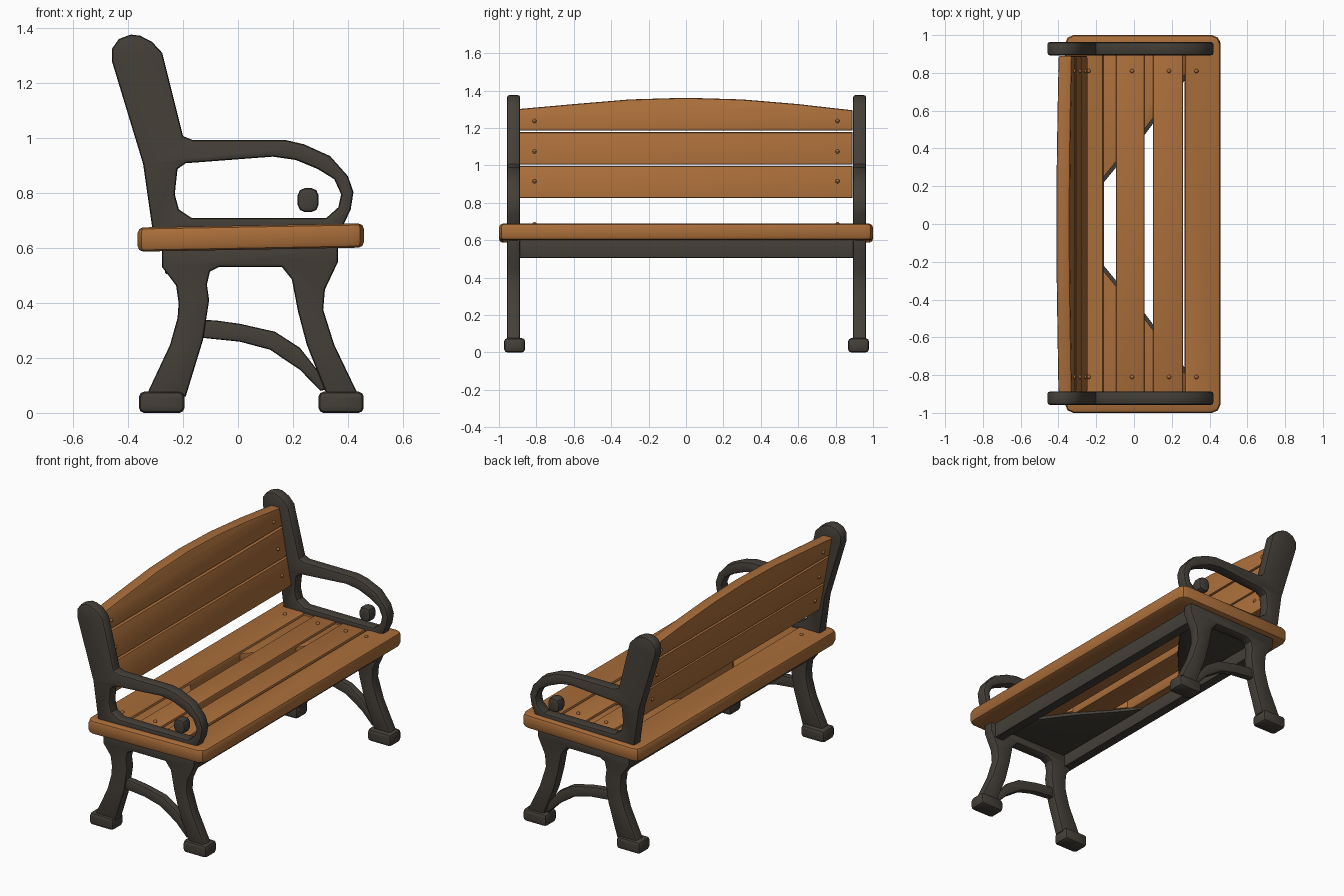
import bpy
import bmesh
from math import pi
from mathutils import Matrix

if "Cube" in bpy.data.objects:
    bpy.data.objects.remove(bpy.data.objects["Cube"], do_unlink=True)


def material(name, rgb):
    mat = bpy.data.materials.new(name)
    mat.use_nodes = True
    mat.diffuse_color = (*rgb, 1)
    mat.node_tree.nodes["Principled BSDF"].inputs["Base Color"].default_value = (*rgb, 1)
    return mat


WOOD = material("warm wood", (0.40, 0.155, 0.042))
IRON = material("dark iron", (0.058, 0.049, 0.039))

# Orientation of flat outlines: side (x, z), back (y, z), plan (x, y)
SIDE = Matrix.Rotation(pi / 2, 4, "X")
BACK = Matrix.Rotation(pi / 2, 4, "Z") @ SIDE
PLAN = Matrix.Identity(4)

# Lean of the backrest and slight slope of the seat
LEAN = Matrix.Identity(4)
LEAN[0][2] = -0.18
SLOPE = Matrix.Identity(4)
SLOPE[2][0] = 0.018


def add_mesh(name, mesh, mat):
    mesh.materials.clear()
    mesh.materials.append(mat)
    obj = bpy.data.objects.new(name, mesh)
    bpy.context.collection.objects.link(obj)
    bpy.ops.object.select_all(action="DESELECT")
    obj.select_set(True)
    bpy.context.view_layer.objects.active = obj
    bpy.ops.object.shade_smooth_by_angle(angle=0.6)
    return obj


def slab(name, outlines, thick, mat, matrix, bevel=0.012):
    """Rounded slab from an outline, with any further outlines as holes."""
    curve = bpy.data.curves.new(name, "CURVE")
    curve.dimensions = "2D"
    curve.fill_mode = "BOTH"
    curve.extrude = thick / 2 - bevel
    curve.bevel_depth = bevel
    curve.bevel_resolution = 1
    curve.offset = -bevel
    for pts in outlines:
        spline = curve.splines.new("POLY")
        spline.points.add(len(pts) - 1)
        for p, (a, b) in zip(spline.points, pts):
            p.co = (a, b, 0, 1)
        spline.use_cyclic_u = True
    temp = bpy.data.objects.new("temp", curve)
    bpy.context.collection.objects.link(temp)
    bpy.context.view_layer.update()
    graph = bpy.context.evaluated_depsgraph_get()
    mesh = bpy.data.meshes.new_from_object(temp.evaluated_get(graph))
    bpy.data.objects.remove(temp)
    bpy.data.curves.remove(curve)
    mesh.name = name
    mesh.transform(matrix)
    bm = bmesh.new()
    bm.from_mesh(mesh)
    bmesh.ops.remove_doubles(bm, verts=bm.verts, dist=0.0001)
    bmesh.ops.recalc_face_normals(bm, faces=bm.faces)
    bm.to_mesh(mesh)
    bm.free()
    return add_mesh(name, mesh, mat)


def rect(x0, x1, y0, y1, cut=0.0):
    if not cut:
        return [(x0, y0), (x1, y0), (x1, y1), (x0, y1)]
    c, s = cut, cut * 0.3
    return [(x0 + c, y0), (x1 - c, y0), (x1 - s, y0 + s), (x1, y0 + c),
            (x1, y1 - c), (x1 - s, y1 - s), (x1 - c, y1), (x0 + c, y1),
            (x0 + s, y1 - s), (x0, y1 - c), (x0, y0 + c), (x0 + s, y0 + s)]


def move(x=0, y=0, z=0):
    return Matrix.Translation((x, y, z))


# Back post and armrest loop
ARM = [(-.31, .66), (-.345, .905), (-.458, 1.277), (-.458, 1.325), (-.433, 1.36),
       (-.39, 1.376), (-.356, 1.372), (-.313, 1.35), (-.276, 1.31), (-.2, 1.007),
       (-.167, .993), (.17, .993), (.24, .977), (.335, .934), (.4, .861),
       (.42, .803), (.41, .74), (.372, .66)]
ARM_HOLE = [(-.22, .887), (-.19, .908), (.127, .932), (.21, .92), (.29, .887),
            (.35, .85), (.375, .795), (.365, .748), (.32, .708), (-.167, .708),
            (-.215, .74), (-.23, .795)]
# Curved legs joined under the seat
LEGS = [(-.276, .61), (-.276, .53), (-.225, .463), (-.216, .4), (-.22, .345),
        (-.247, .248), (-.335, .06), (-.19, .06), (-.127, .266), (-.105, .41),
        (-.113, .467), (-.102, .514), (-.07, .53), (.16, .53), (.196, .485),
        (.218, .37), (.25, .248), (.325, .06), (.44, .06), (.35, .248),
        (.31, .375), (.316, .448), (.364, .55), (.364, .61)]
BRACE = [(-.15, .34), (-.08, .336), (.007, .324), (.135, .295), (.225, .237),
         (.34, .09), (.30, .08), (.225, .157), (.116, .23), (.007, .259), (-.15, .275)]

for side, y in (("left", 0.928), ("right", -0.922)):
    at = move(y=y) @ SIDE
    slab(side + "_arm_frame", [ARM, ARM_HOLE], 0.07, IRON, at)
    slab(side + "_leg_frame", [LEGS], 0.07, IRON, at)
    slab(side + "_brace", [BRACE], 0.045, IRON, at, 0.01)
    slab(side + "_arm_scroll", [rect(.217, .293, .73, .818, .027)], 0.065, IRON, at)
    for end, x0, x1 in (("back", -.36, -.195), ("front", .293, .457)):
        slab(f"{side}_{end}_foot", [rect(x0, x1, 0, .077, .018)], 0.112, IRON,
             move(y=y * 0.994) @ SIDE, 0.018)

# Long rails under the seat
for end, x0, x1 in (("back", -.265, -.205), ("front", .275, .335)):
    slab(end + "_rail", [rect(x0, x1, -.92, .92)], 0.1, IRON, move(z=.556) @ PLAN, 0.004)

# Seat surround with two loose slats in its opening
seat = SLOPE @ move(z=.637)
slab("seat_surround", [rect(-.365, .458, -1, 1, .045), rect(-.16, .268, -.89, .89)],
     0.088, WOOD, seat, 0.02)
for n, (x0, x1) in enumerate(((-.095, .055), (.10, .26))):
    slab(f"seat_slat_{n + 1}", [rect(x0, x1, -.9, .9)], 0.085, WOOD, seat, 0.01)

# Slanted end panels closing the slat gaps
for side, s in (("left", 1), ("right", -1)):
    edge = [(-.2, .19), (-.16, .25), (-.095, .33), (.055, .5), (.10, .56), (.275, .8)]
    panel = [(x, s * y) for x, y in edge + [(.275, .91), (-.2, .91)]]
    slab(side + "_seat_filler", [panel], 0.05, WOOD, SLOPE @ move(z=.64), 0.002)
    under = [(x, s * (y - 0.03)) for x, y in edge] + [(.275, s * .91), (-.2, s * .91)]
    slab(side + "_under_panel", [under], 0.02, IRON, move(z=.588), 0.002)

# Backrest boards, the top one arched
lean = LEAN @ move(x=-.328 + .18 * 1.09)
arch = [(.89, 1.295), (.6, 1.328), (.3, 1.353), (0, 1.362), (-.3, 1.353),
        (-.6, 1.328), (-.89, 1.302)]
boards = (("lower", rect(-.89, .89, .825, .998)), ("middle", rect(-.89, .89, 1.004, 1.178)),
          ("top", [(-.89, 1.186), (.89, 1.186)] + arch))
for name, pts in boards:
    slab(name + "_back_board", [pts], 0.072, WOOD, lean @ BACK, 0.012)

# Round bolt heads on the seat and both faces of the backrest
bm = bmesh.new()
for y in (-.81, .81):
    spots = [SLOPE @ move(x, y, .681) for x in (-.24, -.01, .185, .33)]
    spots += [lean @ move(dx, y, z) for dx in (-.036, .036) for z in (.915, 1.075, 1.238)]
    for spot in spots:
        bmesh.ops.create_uvsphere(bm, u_segments=10, v_segments=6, radius=0.016,
                                  matrix=move(*spot.translation) @ Matrix.Scale(0.7, 4))
bolts = bpy.data.meshes.new("bolt_heads")
bm.to_mesh(bolts)
bm.free()
add_mesh("bolt_heads", bolts, WOOD)
